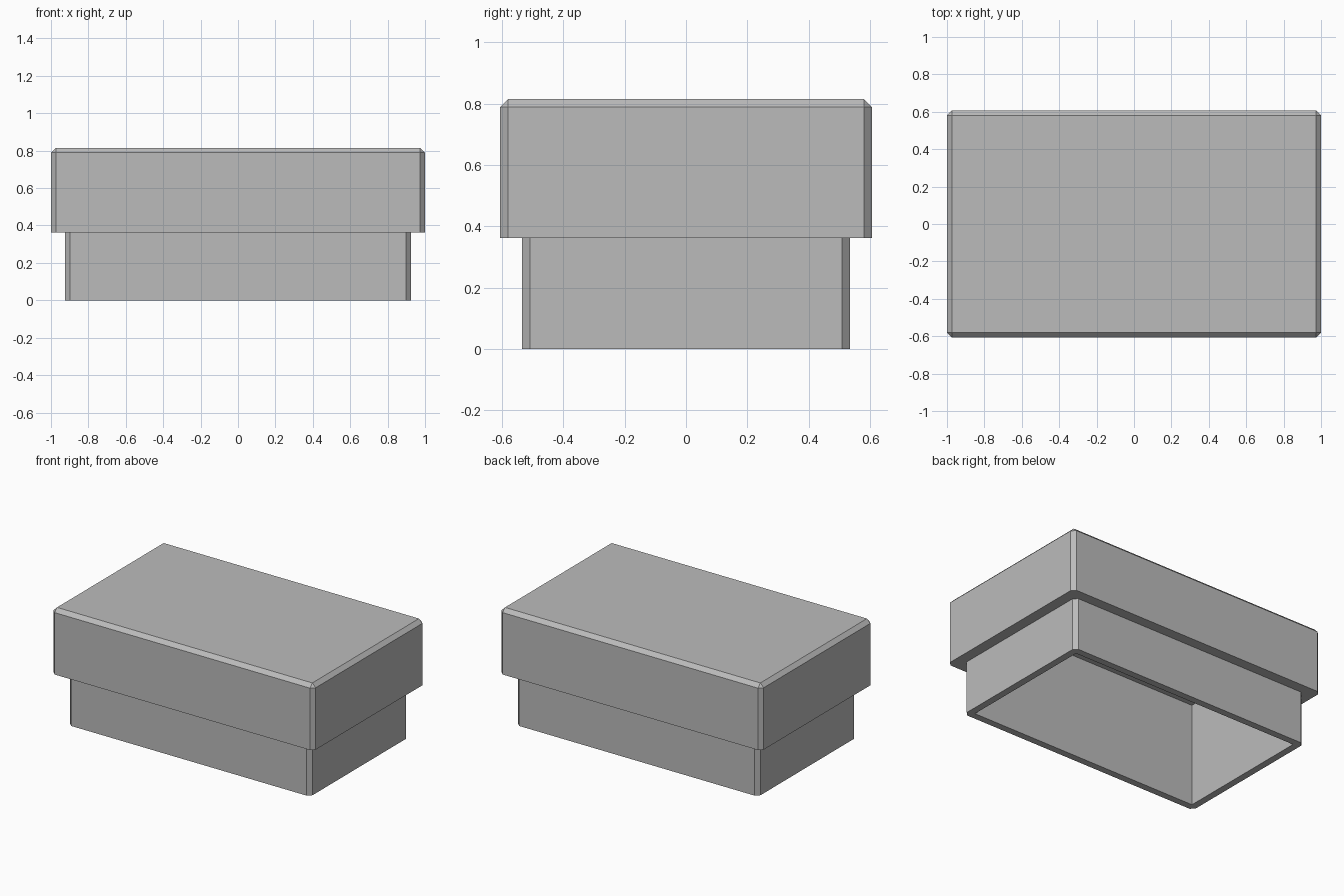
import bpy, bmesh

if "Cube" in bpy.data.objects:
    bpy.data.objects.remove(bpy.data.objects["Cube"])

C = 0.026     # corner chamfer
WALL = 0.048  # thickness around the hollow

# Rings from the cavity ceiling, down and around the rim, up to the lid top:
# (half width, half depth, corner chamfer, height)
RINGS = [
    (0.925 - WALL, 0.535 - WALL, 0, 0.71),   # cavity ceiling
    (0.925 - WALL, 0.535 - WALL, 0, 0.0),    # inner rim
    (0.925, 0.535, C, 0.0),                  # outer rim
    (0.925, 0.535, C, 0.362),                # top of base
    (1.0, 0.607, C, 0.362),                  # underside of lid
    (1.0, 0.607, C, 0.815 - C),              # top of lid sides
    (1.0 - C, 0.607 - C, 0, 0.815),          # lid top
]


def add_ring(bm, x, y, c, z):
    """Rectangle with cut corners, always eight points."""
    pts = [(x, -y + c), (x, y - c), (x - c, y), (-x + c, y),
           (-x, y - c), (-x, -y + c), (-x + c, -y), (x - c, -y)]
    return [bm.verts.new((px, py, z)) for px, py in pts]


bm = bmesh.new()
rings = [add_ring(bm, *r) for r in RINGS]
for a, b in zip(rings, rings[1:]):
    for i in range(8):
        j = (i + 1) % 8
        bm.faces.new((a[i], a[j], b[j], b[i]))
bm.faces.new(rings[0])     # ceiling
bm.faces.new(rings[-1])    # lid top
# Merge the doubled points of the sharp-cornered rings
bmesh.ops.remove_doubles(bm, verts=bm.verts, dist=0.0001)
bmesh.ops.recalc_face_normals(bm, faces=bm.faces)

mesh = bpy.data.meshes.new("stepped_cap")
bm.to_mesh(mesh)
bm.free()
cap = bpy.data.objects.new("stepped_cap", mesh)
bpy.context.collection.objects.link(cap)

grey = bpy.data.materials.new("plain grey")
grey.diffuse_color = (0.5, 0.5, 0.5, 1)
grey.use_nodes = True
grey.node_tree.nodes["Principled BSDF"].inputs["Base Color"].default_value = grey.diffuse_color
mesh.materials.append(grey)
